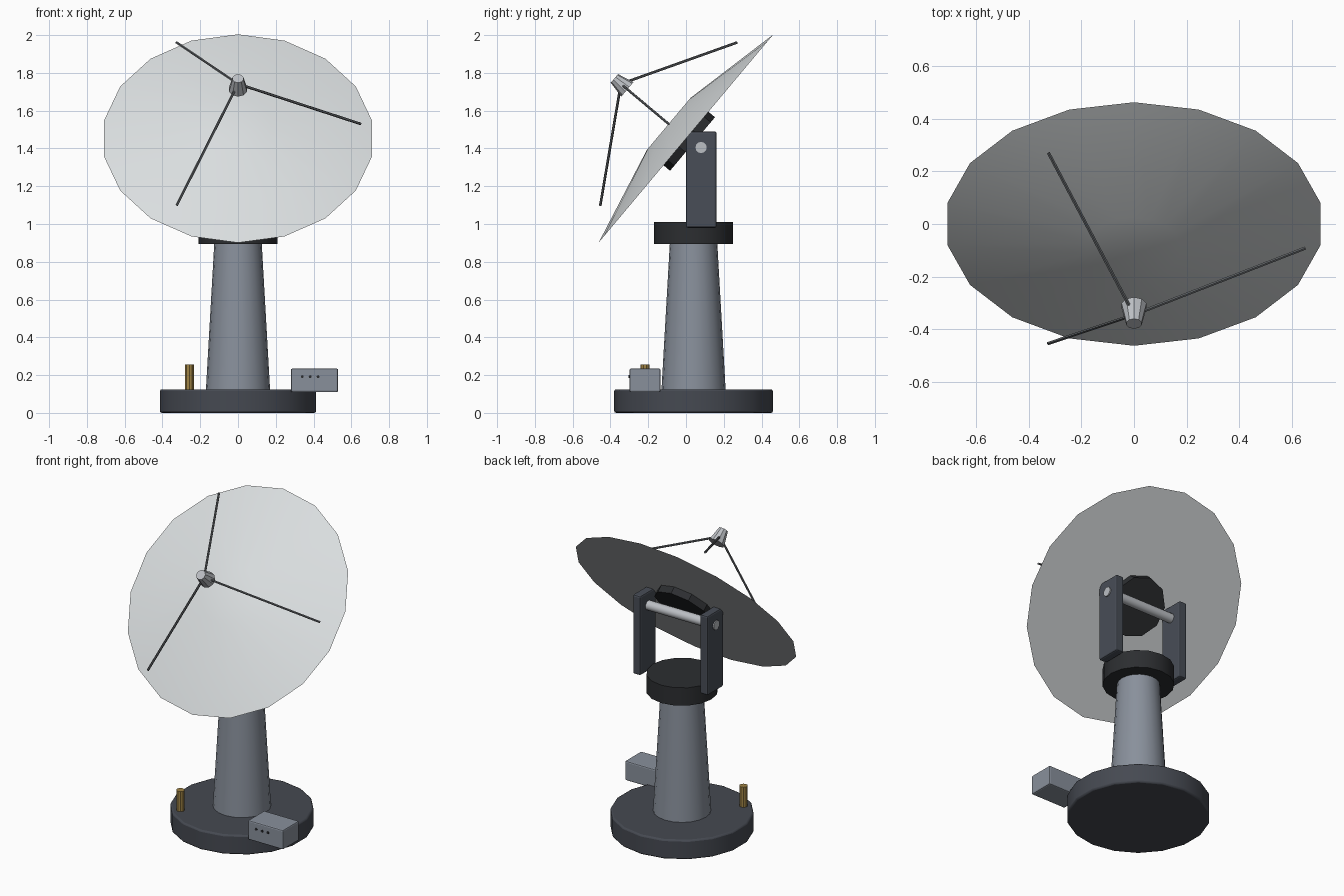
import bpy
from math import radians, sin, cos, pi
from mathutils import Vector, Matrix

if "Cube" in bpy.data.objects:
    bpy.data.objects.remove(bpy.data.objects["Cube"])


def material(name, r, g, b):
    m = bpy.data.materials.new(name)
    m.diffuse_color = (r, g, b, 1)
    m.use_nodes = True
    m.node_tree.nodes["Principled BSDF"].inputs["Base Color"].default_value = m.diffuse_color
    return m


DARK = material("dark_steel", 0.06, 0.067, 0.083)
BLACK = material("black_steel", 0.025, 0.027, 0.03)
ARM = material("arm_paint", 0.065, 0.075, 0.095)
GREY = material("grey_paint", 0.25, 0.28, 0.33)
WHITE = material("dish_white", 0.70, 0.73, 0.74)
STEEL = material("bright_steel", 0.5, 0.52, 0.55)
STRUT = material("strut_steel", 0.13, 0.14, 0.15)
BRASS = material("brass", 0.35, 0.23, 0.06)


def finish(name, mat, bevel, smooth):
    ob = bpy.context.object
    ob.name = name
    ob.data.name = name
    ob.data.materials.append(mat)
    if bevel:
        mod = ob.modifiers.new("bevel", 'BEVEL')
        mod.width = bevel
        mod.segments = 2
        mod.limit_method = 'ANGLE'
    if smooth:
        bpy.ops.object.shade_smooth_by_angle(angle=radians(35))
    return ob


def box(name, centre, size, mat, bevel=0.0):
    bpy.ops.mesh.primitive_cube_add(size=1, location=centre)
    bpy.context.object.scale = size
    bpy.ops.object.transform_apply(location=False, rotation=False, scale=True)
    return finish(name, mat, bevel, False)


def rod(name, a, b, r1, r2, sides, mat, bevel=0.0, smooth=True, rot=None):
    """Round or tapered solid running from point a to point b."""
    a, b = Vector(a), Vector(b)
    d = b - a
    if rot is None:
        rot = d.to_track_quat('Z', 'Y').to_euler()
    bpy.ops.mesh.primitive_cone_add(vertices=sides, radius1=r1, radius2=r2,
                                    depth=d.length, location=(a + b) / 2, rotation=rot)
    return finish(name, mat, bevel, smooth)


UP = (0, 0, 0)
CY = 0.04

# Pedestal: base plate, tapered column, turntable
rod("base_plate", (0, CY, 0), (0, CY, 0.125), 0.42, 0.42, 18, DARK, 0.01, True, UP)
rod("column", (0, CY, 0.12), (0, CY, 0.91), 0.17, 0.125, 20, GREY, 0, True, UP)
rod("turntable", (0, CY, 0.895), (0, CY, 1.01), 0.21, 0.21, 16, BLACK, 0, True, UP)

# Yoke arms and tilt axle
for side, x in (("left", -0.24), ("right", 0.24)):
    box(side + "_yoke_arm", (x, 0.081, 1.235), (0.055, 0.162, 0.51), ARM, 0.01)
rod("tilt_axle", (-0.275, 0.08, 1.405), (0.275, 0.08, 1.405), 0.03, 0.03, 12, STEEL)

# Dish assembly, laid out in the tilted frame of the rim
TILT = (radians(50), 0, 0)
FRAME = Matrix.Translation((0, 0, 1.4525)) @ Matrix.Rotation(radians(50), 4, 'X')


def dish_pt(x, y, h):
    return FRAME @ Vector((x, y, h))


rod("dish", dish_pt(0, 0, 0), dish_pt(0, 0, 0.12), 0.72, 0.18, 18, WHITE, 0, True, TILT)
rod("dish_hub", dish_pt(0, 0, -0.045), dish_pt(0, 0, 0.005), 0.185, 0.185, 10,
    BLACK, 0, False, TILT)
rod("feed_horn", dish_pt(0, 0, 0.405), dish_pt(0, 0, 0.495), 0.05, 0.03, 10,
    STEEL, 0, False, TILT)
for i in range(3):
    a = i * 2 * pi / 3
    rod(f"feed_strut_{i + 1}", dish_pt(0, 0, 0.45),
        dish_pt(0.65 * cos(a), 0.65 * sin(a), 0.12), 0.007, 0.007, 6, STRUT)

# Control box with three indicator buttons, and brass terminal post
box("control_box", (0.405, -0.217, 0.172), (0.25, 0.165, 0.125), GREY, 0.008)
for i in range(3):
    x = 0.34 + 0.042 * i
    rod(f"button_{i + 1}", (x, -0.29, 0.192), (x, -0.304, 0.192), 0.008, 0.008, 8, BLACK)
rod("terminal_post", (-0.258, -0.217, 0.12), (-0.258, -0.217, 0.255), 0.025, 0.025, 10,
    BRASS, 0, False, UP)
